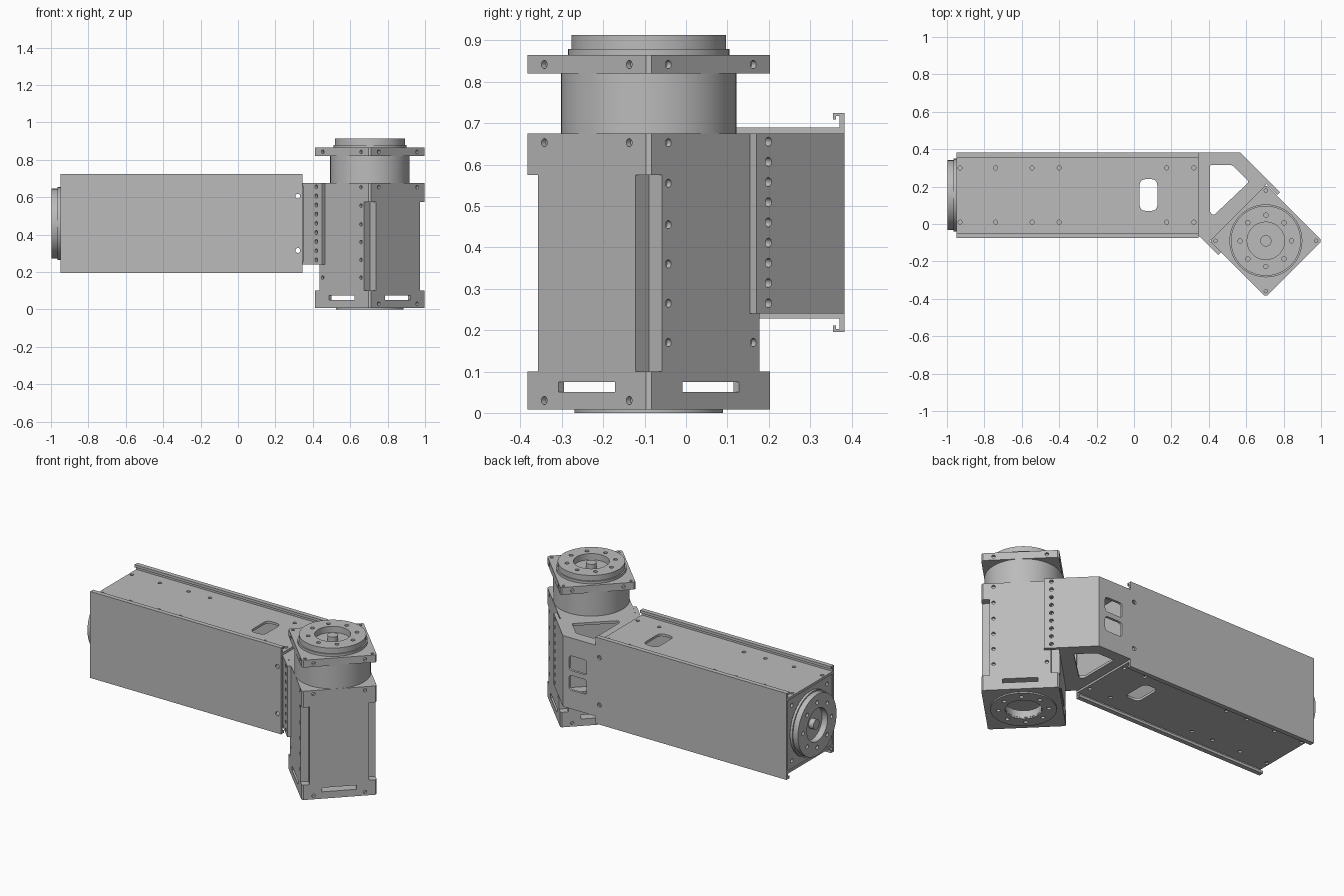
import bpy, bmesh
from math import radians, pi, cos, sin
from mathutils import Matrix, Vector

cube = bpy.data.objects.get("Cube")
if cube:
    bpy.data.objects.remove(cube, do_unlink=True)

GREY = (0.5, 0.5, 0.5, 1)
metal = bpy.data.materials.new("plain_grey_metal")
metal.use_nodes = True
metal.diffuse_color = GREY
metal.node_tree.nodes["Principled BSDF"].inputs["Base Color"].default_value = GREY

WORLD = Matrix.Identity(4)
TOWER = Matrix.Translation((0.705, -0.09, 0)) @ Matrix.Rotation(radians(45), 4, 'Z')
ARM_END = Matrix.Translation((-0.95, 0.154, 0.458)) @ Matrix.Rotation(radians(-90), 4, 'Y')
ALONG_X = Matrix(((0, 0, 1, 0), (1, 0, 0, 0), (0, 1, 0, 0), (0, 0, 0, 1)))
ALONG_Y = Matrix(((1, 0, 0, 0), (0, 0, 1, 0), (0, 1, 0, 0), (0, 0, 0, 1)))
H = 0.212
parts = []


def prism(bm, pts, z0, z1, m=WORLD):
    low = [bm.verts.new(m @ Vector((x, y, z0))) for x, y in pts]
    top = [bm.verts.new(m @ Vector((x, y, z1))) for x, y in pts]
    bm.faces.new(low)
    bm.faces.new(top)
    for i in range(len(pts)):
        j = (i + 1) % len(pts)
        bm.faces.new((low[i], low[j], top[j], top[i]))


def lathe(bm, profile, m=WORLD, steps=64):
    vs = [bm.verts.new((r, 0, z)) for r, z in profile]
    es = [bm.edges.new(pair) for pair in zip(vs, vs[1:])]
    bmesh.ops.spin(bm, geom=vs + es, cent=(0, 0, 0), axis=(0, 0, 1),
                   angle=2 * pi, steps=steps)
    bmesh.ops.remove_doubles(bm, verts=bm.verts, dist=1e-5)
    bm.transform(m)


def drill(bm, p, axis, depth, r=0.01, m=WORLD):
    """Round cutter centred on p, reaching depth to both sides along axis."""
    turn = Vector(axis).to_track_quat('Z', 'Y').to_matrix().to_4x4()
    bmesh.ops.create_cone(bm, cap_ends=True, segments=14, radius1=r, radius2=r,
                          depth=2 * depth, matrix=m @ Matrix.Translation(p) @ turn)


def rect(x0, x1, y0, y1):
    return [(x0, y0), (x1, y0), (x1, y1), (x0, y1)]


def rounded(pts, r):
    out = []
    for i, p in enumerate(pts):
        p = Vector(p)
        a, b = (p + (Vector(pts[k % len(pts)]) - p).normalized() * r for k in (i - 1, i + 1))
        out += [tuple(a.lerp(p, t).lerp(p.lerp(b, t), t)) for t in (0, 0.25, 0.5, 0.75, 1)]
    return out


def four_corners(pts):
    """Repeat a corner outline around the square."""
    out = []
    for i in range(4):
        c, s = round(cos(i * pi / 2)), round(sin(i * pi / 2))
        out.append([(c * x - s * y, s * x + c * y) for x, y in pts])
    return out


def make_object(name, bm):
    bmesh.ops.recalc_face_normals(bm, faces=bm.faces)
    mesh = bpy.data.meshes.new(name)
    bm.to_mesh(mesh)
    bm.free()
    mesh.materials.append(metal)
    obj = bpy.data.objects.new(name, mesh)
    bpy.context.collection.objects.link(obj)
    return obj


def finish(name, bm, cut=None):
    obj = make_object(name, bm)
    if cut:
        tool = make_object("cutter", cut)
        tool.hide_render = True
        mod = obj.modifiers.new("holes", 'BOOLEAN')
        mod.operation, mod.solver, mod.object = 'DIFFERENCE', 'EXACT', tool
        graph = bpy.context.evaluated_depsgraph_get()
        mesh = bpy.data.meshes.new_from_object(obj.evaluated_get(graph))
        obj.modifiers.clear()
        obj.data = mesh
        bpy.data.objects.remove(tool, do_unlink=True)
    parts.append(obj)


def simple(name, pts, z0, z1, m=WORLD, cut=None):
    bm = bmesh.new()
    prism(bm, pts, z0, z1, m)
    finish(name, bm, cut)


def side_holes(heights, faces):
    """Pairs of screw holes near the edges of the chosen tower faces."""
    cut = bmesh.new()
    for z in heights:
        for e in (-0.145, 0.145):
            for s in (-1, 1):
                if 'x' in faces:
                    drill(cut, (s * H, e, z), (1, 0, 0), 0.015, m=TOWER)
                if 'y' in faces:
                    drill(cut, (e, s * H, z), (0, 1, 0), 0.015, m=TOWER)
    return cut


def ring_holes(cut, z, m):
    for i in range(8):
        a = i * pi / 4
        drill(cut, (0.137 * cos(a), 0.137 * sin(a), z), (0, 0, 1), 0.014, 0.012, m)


def flange(name, m):
    bm, cut = bmesh.new(), bmesh.new()
    lathe(bm, [(0, 0.042), (0.03, 0.042), (0.03, 0.01), (0.1, 0.01), (0.1, 0.048),
               (0.187, 0.048), (0.187, 0.015), (0.195, 0.015), (0.195, 0), (0, 0)], m)
    ring_holes(cut, 0.048, m)
    finish(name, bm, cut)


# Upright joint housing, standing on one corner-turned square
c = 0.009
square = sum(four_corners([(H, H - c), (H - c, H)]), [])
notched = sum(four_corners([(H, H - 0.045), (H - 0.045, H - 0.045), (H - 0.045, H)]), [])

cut = side_holes([0.03], 'y')
drill(cut, (0, 0, 0.03), (0, 0, 1), 0.05, 0.1, TOWER)
ring_holes(cut, 0.008, TOWER)
simple("base_plate", square, 0.008, 0.05, TOWER, cut)
bm = bmesh.new()
lathe(bm, [(0.1, 0), (0.12, 0), (0.18, 0), (0.18, 0.008), (0.1, 0.008), (0.1, 0)], TOWER)
cut = bmesh.new()
ring_holes(cut, 0, TOWER)
finish("base_ring", bm, cut)

bm = bmesh.new()
a, b = H - 0.115, H - 0.02
for pts in four_corners([(H, a), (H, H - c), (H - c, H), (a, H), (a, b), (b, b), (b, a)]):
    prism(bm, pts, 0.05, 0.075, TOWER)
finish("vent_corner_walls", bm)
simple("housing_foot", square, 0.075, 0.1, TOWER)
simple("housing_core", notched, 0.1, 0.575, TOWER,
       side_holes([0.17, 0.265, 0.36, 0.455, 0.555], 'x'))
simple("housing_head", square, 0.575, 0.675, TOWER, side_holes([0.653], 'xy'))

# Turning neck, collar and output flange
bm = bmesh.new()
lathe(bm, [(0, 0.675), (H, 0.675), (H, 0.82), (0, 0.82)], TOWER)
finish("neck", bm)
cut = side_holes([0.842], 'xy')
for x in (-0.19, 0.19):
    for y in (-0.19, 0.19):
        drill(cut, (x, y, 0.865), (0, 0, 1), 0.01, 0.009, TOWER)
simple("collar_plate", square, 0.82, 0.865, TOWER, cut)
flange("top_flange", TOWER @ Matrix.Translation((0, 0, 0.865)))

# Long arm: hollow channel of two decks and two lipped side plates
for name, z0, z1, face in (("arm_top_deck", 0.675, 0.69, 0.69), ("arm_bottom_deck", 0.228, 0.243, 0.228)):
    cut = bmesh.new()
    prism(cut, rounded(rect(0.03, 0.125, 0.07, 0.24), 0.035), z0 - 0.05, z1 + 0.05)
    for x in (-0.93, -0.74, -0.545, -0.4, 0.175, 0.32):
        for y in (0.01, 0.3):
            drill(cut, (x, y, face), (0, 0, 1), 0.01, 0.011)
    simple(name, rect(-0.95, 0.345, -0.063, 0.371), z0, z1, cut=cut)

half = [(0.229, 0.265), (0.201, 0.265), (0.201, 0.249), (0.208, 0.249),
        (0.208, 0.257), (0.217, 0.257)]
profile = half + [(y, -z) for y, z in reversed(half)]
for name, s in (("arm_back_plate", 1), ("arm_front_plate", -1)):
    cut = bmesh.new()
    for z in (0.315, 0.605):
        drill(cut, (0.32, 0.154 + s * 0.229, z), (0, 1, 0), 0.03, 0.013)
    simple(name, [(0.154 + s * y, 0.46 + z) for y, z in profile], -0.95, 0.345, ALONG_X, cut)

cut = bmesh.new()
for y in (-0.17, 0.17):
    for z in (-0.17, 0.17):
        drill(cut, (-0.945, 0.154 + y, 0.459 + z), (1, 0, 0), 0.015, 0.012)
simple("arm_end_plate", rect(-0.063, 0.371, 0.243, 0.675), -0.945, -0.89, ALONG_X, cut)
flange("arm_end_flange", ARM_END)

# Angled bracket joining the arm to the housing
Z0, Z1 = 0.24, 0.675
outline = [(0.345, 0.383), (0.567, 0.383), (0.71, 0.24), (0.705, 0.209),
           (0.407, -0.089), (0.385, -0.1), (0.345, -0.062)]
opening = [(0.405, 0.315), (0.525, 0.315), (0.615, 0.225), (0.425, 0.045), (0.405, 0.065)]
for name, z in (("bracket_top", Z1 - 0.015), ("bracket_bottom", Z0)):
    cut = bmesh.new()
    prism(cut, rounded(opening, 0.012), z - 0.05, z + 0.05)
    simple(name, outline, z, z + 0.015, cut=cut)

simple("bracket_arm_wall", rect(0.345, 0.36, -0.062, 0.383), Z0, Z1)
simple("bracket_housing_wall", rect(-0.2, 0.2, H, H + 0.015), Z0, Z1, TOWER)

cut = bmesh.new()
for z in (0.4, 0.52):
    prism(cut, rounded(rect(0.405, 0.525, z - 0.045, z + 0.045), 0.02), 0.3, 0.45, ALONG_Y)
simple("bracket_back_wall", rect(0.36, 0.567, Z0, Z1), 0.368, 0.383, ALONG_Y, cut)

tabs = (("bracket_back_tab", 1, [(0.567, 0.383), (0.78, 0.17), (0.765, 0.155), (0.552, 0.368)]),
        ("bracket_front_tab", -1, [(0.349, -0.064), (0.45, -0.165), (0.465, -0.15), (0.364, -0.049)]))
for name, s, pts in tabs:
    cut = bmesh.new()
    for i in range(9):
        drill(cut, (s * 0.235, 0.172, 0.265 + i * 0.0488), (1, 0, 0), 0.04, 0.011, TOWER)
    simple(name, pts, Z0, Z1, cut=cut)

# Smooth the round parts and keep the edges sharp
bpy.ops.object.select_all(action='DESELECT')
for obj in parts:
    obj.select_set(True)
bpy.context.view_layer.objects.active = parts[0]
bpy.ops.object.shade_smooth_by_angle(angle=radians(32))
